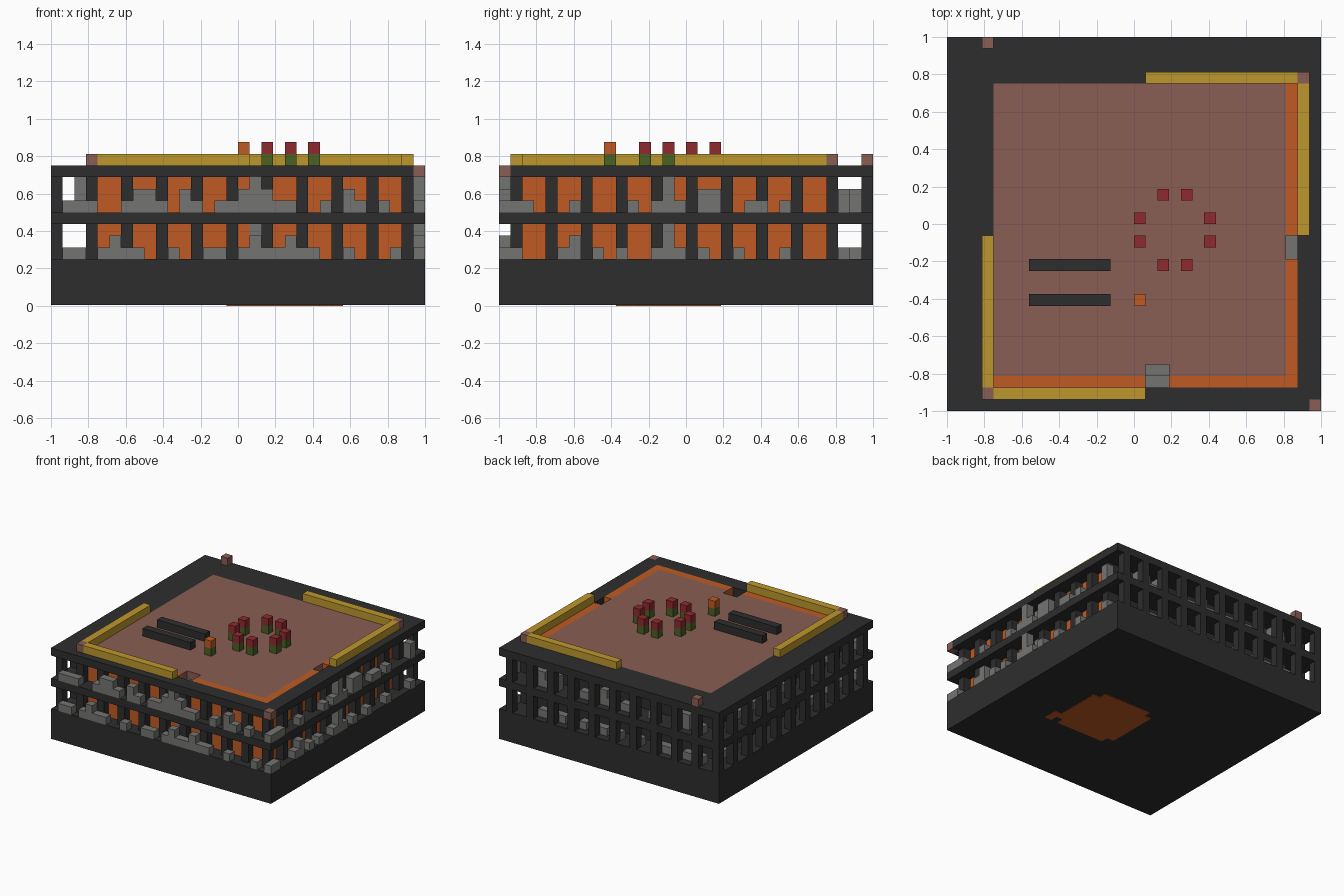
import bpy
import bmesh
import random
from mathutils import Matrix, Vector

default_cube = bpy.data.objects.get("Cube")
if default_cube:
    bpy.data.objects.remove(default_cube, do_unlink=True)

UNIT = 1 / 16   # edge of one building block
LAST = 31       # index of the last block along x or y


def make_material(name, red, green, blue):
    material = bpy.data.materials.new(name)
    material.use_nodes = True
    colour = (red, green, blue, 1)
    material.diffuse_color = colour
    shader = material.node_tree.nodes["Principled BSDF"]
    shader.inputs["Base Color"].default_value = colour
    shader.inputs["Roughness"].default_value = 0.9
    return material


charcoal = make_material("charcoal", .027, .027, .027)
clay = make_material("clay", .25, .11, .088)
orange = make_material("orange", .53, .105, .017)
yellow = make_material("yellow", .51, .31, .027)
grey = make_material("grey", .175, .175, .17)
red = make_material("red", .28, .023, .029)
green = make_material("green", .07, .12, .017)


def span(x, y, z):
    """Box given by inclusive-exclusive block ranges on each axis."""
    return tuple(zip(x, y, z))


def block(i, j, k, height=1):
    return span((i, i + 1), (j, j + 1), (k, k + height))


def build(name, material, boxes):
    bm = bmesh.new()
    for low, high in boxes:
        low, high = Vector(low), Vector(high)
        centre = ((low + high) / 2 - Vector((16, 16, 0))) * UNIT
        matrix = Matrix.Translation(centre) @ Matrix.Diagonal((*(high - low) * UNIT, 1))
        bmesh.ops.create_cube(bm, size=1, matrix=matrix)
    mesh = bpy.data.meshes.new(name)
    bm.to_mesh(mesh)
    bm.free()
    mesh.materials.append(material)
    part = bpy.data.objects.new(name, mesh)
    bpy.context.collection.objects.link(part)
    return part


END = LAST + 1
FLOORS = (4, 8)          # bottom layer of each arcade storey
STOREY = 3               # open height of a storey

# Foundation and the patch under it
build("foundation", charcoal, [span((0, END), (0, END), (.06, 4))])
build("foundation_patch", orange, [
    span((15, 24), (11, 18), (0, .1)),
    span((16, 23), (10, 19), (0, .1)),
    span((24, 25), (10, 12), (0, .1))])


# Ledges around each storey; the upper one leaves a corner for the clay block
def ledge(k, corner):
    layer = (k, k + 1)
    return [span((0, END - corner), (0, 1), layer),
            span((0, END), (1, 2), layer),
            span((0, 4), (2, END), layer),
            span((4, END), (28, END), layer),
            span((30, END), (2, 28), layer)]


build("middle_ledge", charcoal, ledge(7, 0))
build("roof_ledge", charcoal, ledge(11, 1))

# Arcade pillars on all four sides
pillars = []
for k in FLOORS:
    for step in range(11):
        i, j = step * 3, step * 3 + 1
        pillars += [block(i, 1, k, STOREY), block(i, LAST, k, STOREY)]
        if 0 < step < 10:
            pillars += [block(0, j, k, STOREY), block(30, j, k, STOREY)]
build("arcade_pillars", charcoal, pillars)

# Inner walls: orange to the front and right, dark along the rear corridors
build("front_wall", orange, [span((4, 17), (2, 3), (4, 12)),
                             span((19, 30), (2, 3), (4, 12))])
build("side_wall", orange, [span((29, 30), (3, 13), (4, 12)),
                            span((29, 30), (15, 28), (4, 12))])
build("corridor_walls", charcoal, [span((3, 4), (2, 28), (4, 11)),
                                   span((3, 30), (28, 29), (4, 11))])

# Roof deck with a notch behind the front doorway
build("roof_deck", clay, [span((4, 29), (4, 28), (11, 12)),
                          span((4, 17), (3, 4), (11, 12)),
                          span((19, 29), (3, 4), (11, 12))])

# Rubble filling the doorways
build("doorway_rubble", grey, [span((17, 18), (3, 4), (4, 11)),
                               span((18, 19), (3, 4), (4, 11)),
                               span((17, 19), (2, 3), (4, 10)),
                               span((29, 30), (13, 15), (4, 11))])

# Rubble on the ledges: first block, last block and height of each heap
front_heaps = {
    4: [(1, 2, 1), (4, 7, 1), (5, 5, 2), (10, 10, 1), (13, 14, 1), (16, 22, 1),
        (17, 17, 2), (20, 20, 2), (25, 25, 1), (29, 29, 1), (31, 31, 1)],
    8: [(1, 3, 1), (6, 9, 1), (7, 8, 2), (11, 12, 1), (11, 11, 2), (14, 20, 1),
        (16, 18, 2), (17, 17, 3), (23, 23, 1), (25, 26, 1), (25, 25, 2),
        (28, 28, 1), (31, 31, 1)]}
side_heaps = {
    4: [(1, 1, 1), (5, 6, 1), (6, 6, 2), (8, 8, 1), (10, 10, 1), (13, 15, 1),
        (14, 14, 3), (17, 17, 1), (20, 20, 1), (24, 24, 1), (29, 29, 1)],
    8: [(1, 2, 1), (6, 6, 1), (11, 11, 1), (13, 15, 1), (14, 14, 3),
        (17, 18, 2), (21, 22, 1), (24, 24, 1), (29, 29, 2)]}


def heap_boxes(heaps, place):
    return [place(n, k, height) for k in FLOORS
            for first, last, height in heaps[k] for n in range(first, last + 1)]


build("front_rubble", grey,
      heap_boxes(front_heaps, lambda n, k, h: block(n, 0, k, h)))
build("side_rubble", grey,
      heap_boxes(side_heaps, lambda n, k, h: block(LAST, n, k, h)))

# Rubble scattered along the rear corridors
random.seed(4)
corridor = []
for k in FLOORS:
    for n in range(3, 29):
        if random.random() < .45:
            corridor.append(block(2, n, k, 1 if k == 4 else random.randint(1, 3)))
        if random.random() < .45:
            corridor.append(block(n, 30, k, 1 if k == 4 else random.randint(1, 2)))
build("corridor_rubble", grey, corridor)

# Parapet, its corner blocks and the loose blocks
ROOF = 12
build("parapet", yellow, [span((3, 4), (2, 15), (ROOF, 13)),
                          span((4, 17), (1, 2), (ROOF, 13)),
                          span((17, 30), (28, 29), (ROOF, 13)),
                          span((30, 31), (15, 28), (ROOF, 13))])
build("corner_blocks", clay, [block(3, 1, ROOF), block(30, 28, ROOF),
                              block(3, LAST, ROOF), block(LAST, 0, 11)])

# Long benches on the deck
build("benches", charcoal, [span((7, 14), (j, j + 1), (ROOF, 13)) for j in (9, 12)])

# Ring of flowers, and one single flower
ring = [(19 + sx * a, 15 + sy * b) for a, b in ((1, 3), (3, 1))
        for sx in (-1, 1) for sy in (-1, 1)]
single = (16, 9)
build("flower_stems", green, [block(i, j, ROOF) for i, j in ring + [single]])
build("flower_heads", red, [block(i, j, 13) for i, j in ring])
build("single_flower_head", orange, [block(*single, 13)])
